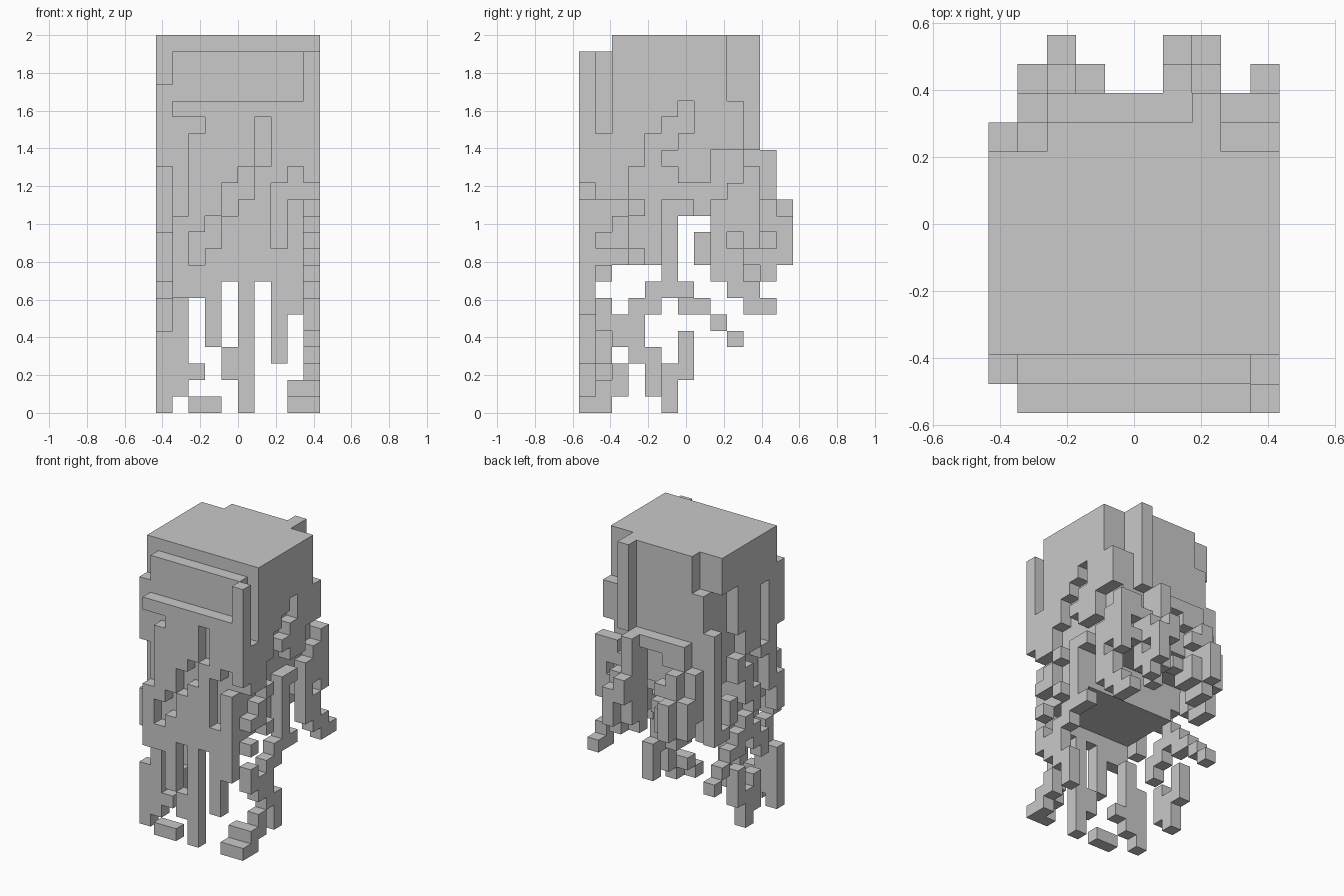
import bpy, bmesh
from mathutils import Vector

cube = bpy.data.objects.get("Cube")
if cube:
    bpy.data.objects.remove(cube, do_unlink=True)

UNIT = 2 / 23
parts = {}
taken = set()

grey = bpy.data.materials.new("plain grey")
grey.use_nodes = True
colour = (0.585, 0.585, 0.585, 1)
grey.diffuse_color = colour
grey.node_tree.nodes["Principled BSDF"].inputs["Base Color"].default_value = colour


def add(name, cell):
    if cell not in taken:
        taken.add(cell)
        parts.setdefault(name, set()).add(cell)


def block(name, xs, ys, zs):
    """Solid block of cells; each range is inclusive."""
    for x in range(xs[0], xs[1] + 1):
        for y in range(ys[0], ys[1] + 1):
            for z in range(zs[0], zs[1] + 1):
                add(name, (x, y, z))


def sheet(name, axis, depth, top, pattern):
    """One-cell-thick ragged sheet, drawn from its top row down."""
    for r, row in enumerate(pattern.split()):
        for c, mark in enumerate(row):
            if mark == "#":
                z = top - r
                add(name, (depth, c, z) if axis == "x" else (c, depth, z))


# Main body with a raised underside at the rear, its top and the back wall
block("body", (1, 8), (1, 5), (9, 21))
block("body", (1, 8), (6, 8), (12, 21))
block("top_cap", (0, 9), (2, 8), (22, 22))
block("back_plate", (2, 7), (9, 9), (12, 22))
block("back_corner", (1, 1), (9, 9), (12, 19))
block("back_corner", (8, 8), (9, 9), (12, 18))

# Front sheet with slots, fringe and hanging strands
sheet("front_sheet", "y", 0, 21, """
.........#
.........#
.........#
.#########
...###.###
..####.###
..####.###
..###.##.#
..##..#...
..##.##.#.
.##.###.#.
.#..###.#.
.#.######.
.########.
.###.#.##.
...#.#.##.
...#.#.#..
...#.#.#..
....##.#..
....##....
.....#....
..##.#..##
""")
block("front_inner_strand", (1, 1), (1, 1), (1, 6))
block("front_inner_strand", (2, 2), (1, 1), (2, 2))
block("front_inner_strand", (8, 8), (1, 1), (1, 1))

# Left side sheet (+x)
sheet("left_sheet", "x", 9, 21, """
#.#######...
#.#######...
#.#######...
#.####.###..
#.###..###..
####..####..
####.###....
###...##..#.
.##......##.
...#.##.###.
..#..#..###.
.##..#..#.#.
...#.#..##..
.#...#..##..
....###..##.
.#.##.....##
.###........
..##........
...##.......
..#.#.......
.##.#.......
##..........
""")

# Right side sheet (-x)
sheet("right_sheet", "x", 0, 21, """
..#######.
..#######.
.######...
.##.###...
.##.###...
.##.###..#
.##.##...#
..#.##...#
..##..#..#
..#..##..#
..#..#...#
.##.##.#.#
.#..#..#.#
.#...#..##
....###...
...##.##..
...#....#.
.#....#..#
.#..#.#...
.#..###...
.#..##....
.#...#....
""")

# Back strands, in three layers
block("back_column", (7, 7), (10, 10), (16, 22))
sheet("back_arch", "y", 10, 15, """
..#####...
..##..#.#.
.##...###.
.##...##..
.##...#.#.
.#.##.##..
..##..##..
..#...#...
""")
sheet("back_strands", "y", 11, 15, """
......#...
......#...
..#...#...
..##..##..
.##...##..
.#.#..#...
.###..##..
..#....#..
""")
sheet("back_tips", "y", 12, 12, """
......#...
..#...##..
..#....#..
..#....#..
""")

# Turn each cell set into a shell, leaving out faces shared between cells
STEPS = [Vector(s) for s in ((1, 0, 0), (0, 1, 0), (0, 0, 1))]
for name, cells in parts.items():
    bm = bmesh.new()
    known = {}

    def corner(p):
        key = tuple(p)
        if key not in known:
            x, y, z = p
            known[key] = bm.verts.new(((x - 5) * UNIT, (y - 6.5) * UNIT, z * UNIT))
        return known[key]

    for cell in sorted(cells):
        base = Vector(cell)
        for a in range(3):
            n, u, v = STEPS[a], STEPS[a - 2], STEPS[a - 1]
            for side in (1, -1):
                if tuple(int(q) for q in base + n * side) in taken:
                    continue
                o = base + n if side > 0 else base
                loop = [o, o + u, o + u + v, o + v][::side]
                bm.faces.new([corner(p) for p in loop])
    mesh = bpy.data.meshes.new(name)
    bmesh.ops.dissolve_limit(bm, angle_limit=0.01, verts=bm.verts[:], edges=bm.edges[:])
    bm.to_mesh(mesh)
    bm.free()
    mesh.materials.append(grey)
    bpy.context.collection.objects.link(bpy.data.objects.new(name, mesh))
